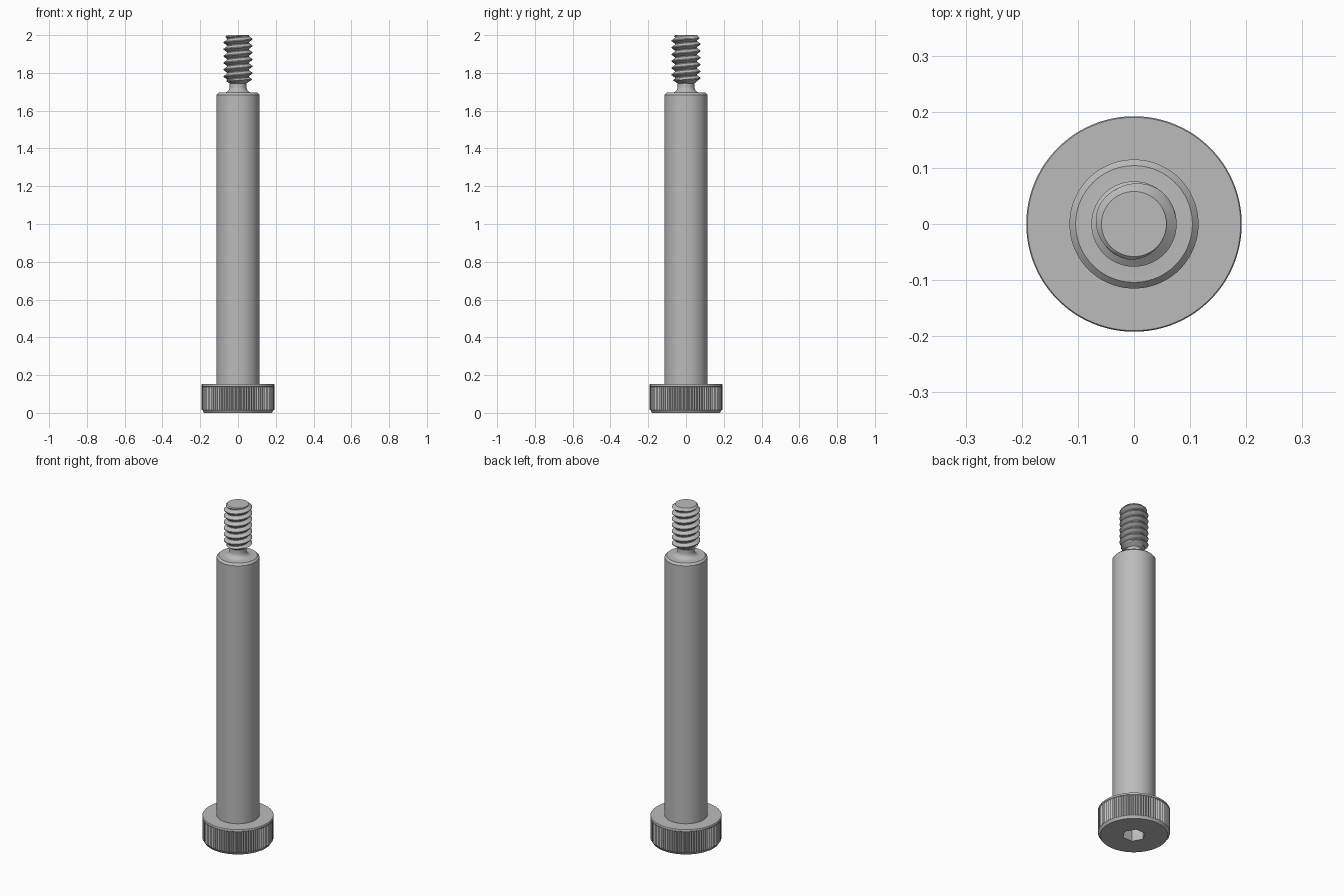
import bpy, bmesh
from math import sin, cos, pi, tau, radians

cube = bpy.data.objects.get("Cube")
if cube:
    bpy.data.objects.remove(cube, do_unlink=True)

STEEL = (0.5, 0.5, 0.5, 1.0)
steel = bpy.data.materials.new("grey steel")
steel.diffuse_color = STEEL
steel.use_nodes = True
steel.node_tree.nodes["Principled BSDF"].inputs["Base Color"].default_value = STEEL


def finish(name, bm, angle):
    """Clean up the mesh, link it as an object and shade it."""
    bmesh.ops.remove_doubles(bm, verts=bm.verts, dist=1e-5)
    bmesh.ops.recalc_face_normals(bm, faces=bm.faces)
    mesh = bpy.data.meshes.new(name)
    bm.to_mesh(mesh)
    bm.free()
    mesh.materials.append(steel)
    obj = bpy.data.objects.new(name, mesh)
    bpy.context.collection.objects.link(obj)
    bpy.ops.object.select_all(action='DESELECT')
    bpy.context.view_layer.objects.active = obj
    obj.select_set(True)
    bpy.ops.object.shade_smooth_by_angle(angle=radians(angle))
    return obj


def lathe(name, rings, segments, angle=30, cap_start=True, cap_end=True):
    """Stack rings of (radius, z); a radius may be a function of the step."""
    bm = bmesh.new()
    loops = []
    for radius, z in rings:
        loop = []
        for i in range(segments):
            r = radius(i) if callable(radius) else radius
            a = tau * i / segments
            loop.append(bm.verts.new((r * cos(a), r * sin(a), z)))
        loops.append(loop)
    for low, high in zip(loops, loops[1:]):
        for i in range(segments):
            j = (i + 1) % segments
            bm.faces.new((low[i], low[j], high[j], high[i]))
    if cap_start:
        bm.faces.new(loops[0])
    if cap_end:
        bm.faces.new(loops[-1])
    return finish(name, bm, angle)


# Knurled head with a hexagonal socket in its underside
HEAD_R, HEAD_H, TEETH = 0.192, 0.152, 84
HEAD_SEGS = TEETH * 2


def hexagon(i):
    a = (tau * i / HEAD_SEGS) % (pi / 3) - pi / 6
    return 0.054 / cos(a)


def knurl(i):
    return HEAD_R - 0.006 * (i % 2)


lathe("knurled_head", [
    (hexagon, 0.08), (hexagon, 0.0),
    (HEAD_R - 0.012, 0.0), (HEAD_R - 0.006, 0.012), (knurl, 0.016),
    (knurl, 0.138), (HEAD_R, 0.14), (HEAD_R, HEAD_H - 0.003),
    (HEAD_R - 0.002, HEAD_H), (0.11, HEAD_H),
], HEAD_SEGS, angle=25, cap_end=False)

# Plain shoulder with a chamfered end, filleted into the neck
NECK_R, SHOULDER_R, SHOULDER_TOP, FILLET = 0.045, 0.115, 1.695, 0.03
THREAD_LOW, TOP = 1.745, 2.0
fillet = [(NECK_R + FILLET * (1 - sin(t * pi / 12)),
           SHOULDER_TOP + FILLET * (1 - cos(t * pi / 12))) for t in range(7)]
lathe("shoulder", [(SHOULDER_R, HEAD_H), (SHOULDER_R, SHOULDER_TOP - 0.011),
                   (SHOULDER_R - 0.011, SHOULDER_TOP)] + fillet
      + [(NECK_R, THREAD_LOW)], 96, cap_start=False, cap_end=False)

# Helical thread, tapered at both ends
CREST_R, ROOT_R, TIP_R, PITCH = 0.076, 0.058, 0.058, 0.036
STEPS, TURN = 8, 72


def thread_radius(turn, z):
    phase = ((z - THREAD_LOW) / PITCH - turn) % 1.0
    off_crest = abs(phase - 0.5) * 2
    slope = min(max((off_crest - 0.125) / 0.75, 0.0), 1.0)
    ridge = CREST_R + (ROOT_R - CREST_R) * slope
    return min(ridge, NECK_R + (z - THREAD_LOW) * 1.5, TIP_R + (TOP - z))


bm = bmesh.new()
rows = int((TOP - THREAD_LOW) / PITCH * STEPS) + 2 * STEPS
columns = []
for i in range(TURN + 1):
    turn, column = i / TURN, []
    for k in range(-STEPS, rows):
        z = THREAD_LOW + ((k + 0.5) / STEPS + turn) * PITCH
        z = min(max(z, THREAD_LOW), TOP)
        r = thread_radius(turn, z)
        column.append(bm.verts.new((r * cos(tau * turn), r * sin(tau * turn), z)))
    columns.append(column)
for a, b in zip(columns, columns[1:]):
    for k in range(len(a) - 1):
        # skip the rows that are squashed flat against either end
        if len({round(v.co.z, 6) for v in (a[k], b[k], b[k + 1], a[k + 1])}) > 1:
            bm.faces.new((a[k], b[k], b[k + 1], a[k + 1]))
bmesh.ops.remove_doubles(bm, verts=bm.verts, dist=1e-5)
bmesh.ops.dissolve_degenerate(bm, dist=1e-5, edges=bm.edges)
tip = [e for e in bm.edges if e.is_boundary
       and all(v.co.z > TOP - 1e-4 for v in e.verts)]
bmesh.ops.holes_fill(bm, edges=tip, sides=0)
finish("thread", bm, 25)
